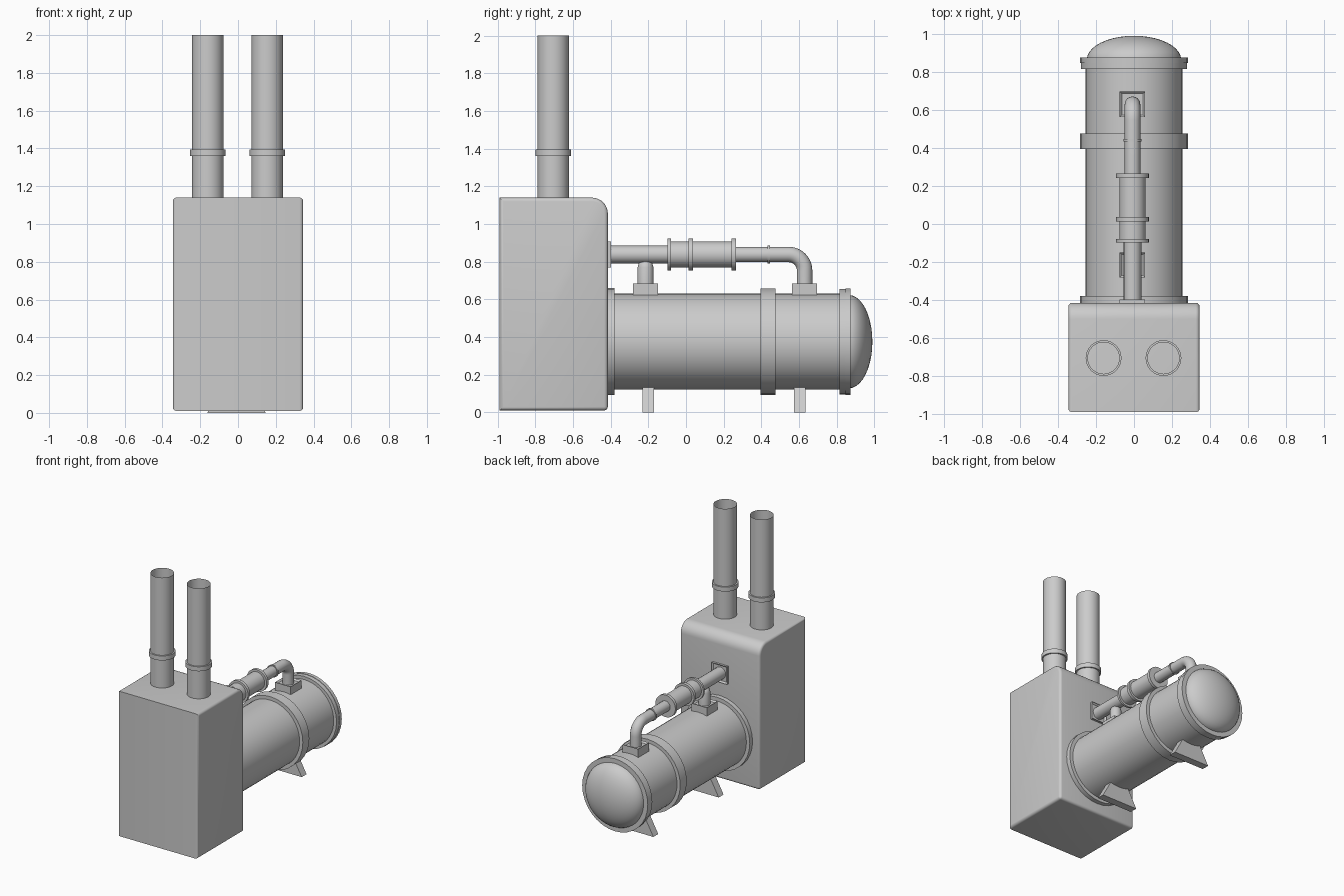
import bpy, bmesh, math
from mathutils import Vector

if "Cube" in bpy.data.objects:
    bpy.data.objects.remove(bpy.data.objects["Cube"])

CX = -0.008   # pipework sits a hair off centre


def finish(name, bm, smooth=True):
    bmesh.ops.recalc_face_normals(bm, faces=bm.faces)
    me = bpy.data.meshes.new(name)
    bm.to_mesh(me)
    bm.free()
    ob = bpy.data.objects.new(name, me)
    bpy.context.collection.objects.link(ob)
    if smooth:
        bpy.ops.object.select_all(action='DESELECT')
        ob.select_set(True)
        bpy.context.view_layer.objects.active = ob
        bpy.ops.object.shade_smooth_by_angle(angle=math.radians(35))
    return ob


def lathe(name, profile, origin, axis, n=32):
    """Spin (radius, distance) pairs round the z or y axis."""
    bm = bmesh.new()
    rings = []
    for r, d in profile:
        ring = []
        for i in range(n):
            a = 2 * math.pi * i / n
            u, v = r * math.cos(a), r * math.sin(a)
            p = (u, v, d) if axis == 'z' else (u, d, v)
            ring.append(bm.verts.new(Vector(origin) + Vector(p)))
        rings.append(ring)
    for a, b in zip(rings, rings[1:]):
        for i in range(n):
            j = (i + 1) % n
            bm.faces.new((a[i], a[j], b[j], b[i]))
    bmesh.ops.remove_doubles(bm, verts=bm.verts, dist=1e-5)
    return finish(name, bm)


def disc(name, r, d0, d1, origin, axis, n=32, inner=0.0):
    return lathe(name, [(inner, d0), (r, d0), (r, d1), (inner, d1)], origin, axis, n)


def box_bm(lo, hi):
    bm = bmesh.new()
    bmesh.ops.create_cube(bm, size=1)
    for v in bm.verts:
        v.co = Vector([(lo[k] + hi[k]) / 2 + v.co[k] * (hi[k] - lo[k]) for k in range(3)])
    return bm


def tray(name, lo, hi, normal):
    """Mounting block with a shallow recess in the face along normal."""
    bm = box_bm(lo, hi)
    bm.normal_update()
    f = max(bm.faces, key=lambda f: f.normal.dot(Vector(normal)))
    bmesh.ops.inset_region(bm, faces=[f], thickness=0.015)
    for v in f.verts:
        v.co -= Vector(normal) * 0.012
    return finish(name, bm, False)


def pipe(name, pts, r):
    cu = bpy.data.curves.new(name, 'CURVE')
    cu.dimensions = '3D'
    cu.bevel_depth = r
    cu.bevel_resolution = 6
    cu.use_fill_caps = True
    sp = cu.splines.new('POLY')
    sp.points.add(len(pts) - 1)
    for p, c in zip(sp.points, pts):
        p.co = (*c, 1)
    sp.use_smooth = True
    ob = bpy.data.objects.new(name, cu)
    bpy.context.collection.objects.link(ob)


# Furnace housing: big round on the rear top edge, small rounds elsewhere but the front
bm = box_bm((-0.345, -0.99, 0.01), (0.345, -0.415, 1.14))
edge = [e for e in bm.edges if all(v.co.y > -0.5 and v.co.z > 1 for v in e.verts)]
bmesh.ops.bevel(bm, geom=edge, offset=0.085, segments=8, profile=0.5, affect='EDGES')
bm.normal_update()
edges = [e for e in bm.edges if e.calc_face_angle(0) > 0.6
         and not all(v.co.y < -0.98 and abs(v.co.z - e.verts[0].co.z) < 1e-4 for v in e.verts)]
bmesh.ops.bevel(bm, geom=edges, offset=0.02, segments=4, profile=0.5, affect='EDGES')
finish("furnace_housing", bm)

# Twin open chimneys with collars
for side, x in (("left", -0.16), ("right", 0.155)):
    o = (x, -0.705, 0)
    lathe(side + "_chimney", [(0.083, 1.13), (0.083, 2.0)], o, 'z')
    disc(side + "_chimney_collar", 0.094, 1.36, 1.395, o, 'z', inner=0.083)

# Horizontal tank with domed end and flanges
T = (0, 0, 0.375)
disc("tank", 0.255, -0.42, 0.86, T, 'y', 48)
disc("tank_base_flange", 0.284, -0.415, -0.38, T, 'y', 32)
disc("tank_band", 0.283, 0.395, 0.475, T, 'y', 32)
disc("tank_end_flange", 0.280, 0.815, 0.852, T, 'y', 32)
disc("dome_flange", 0.283, 0.848, 0.875, T, 'y', 32)
dome = [(0.248 * math.cos(t), 0.865 + 0.125 * math.sin(t))
        for t in [math.pi / 2 * i / 10 for i in range(11)]]
lathe("tank_dome", dome, T, 'y', 48)

# Flared saddle legs
for name, y in (("front_leg", -0.2), ("rear_leg", 0.605)):
    bm = box_bm((-0.155, y - 0.03, 0), (0.155, y + 0.03, 0.17))
    for v in bm.verts:
        if v.co.z > 0.1:
            v.co.x *= 0.4
        v.co.x += CX
    finish(name, bm, False)

# Mounting blocks and wall plate
for name, y in (("front_pipe_mount", -0.215), ("rear_pipe_mount", 0.63)):
    tray(name, (CX - 0.067, y - 0.066, 0.615), (CX + 0.067, y + 0.066, 0.685), (0, 0, 1))
tray("wall_plate", (CX - 0.067, -0.425, 0.77), (CX + 0.067, -0.398, 0.908), (0, 1, 0))

# Feed pipes
Z = 0.838
pipe("wall_pipe", [(CX, -0.42, Z), (CX, -0.08, Z)], 0.047)
R = 0.085
bend = [(CX, 0.63 - R + R * math.sin(t), Z - R + R * math.cos(t))
        for t in [math.pi / 2 * i / 10 for i in range(11)]]
pipe("feed_pipe", [(CX, 0.2, Z)] + bend + [(CX, 0.63, 0.65)], 0.041)
lathe("branch_pipe", [(0.042, 0.65), (0.042, 0.77), (0.036, 0.79), (0.022, 0.806), (0, 0.812)],
      (CX, -0.215, 0), 'z', 24)

# Inline valve body with flanges
V = (CX, 0, Z)
disc("valve_body", 0.069, -0.09, 0.25, V, 'y')
for i, (a, b) in enumerate(((-0.097, -0.08), (0.012, 0.036), (0.242, 0.265))):
    disc("valve_flange_%d" % (i + 1), 0.086, a, b, V, 'y')
disc("pipe_ring", 0.047, 0.434, 0.446, V, 'y', 24)
